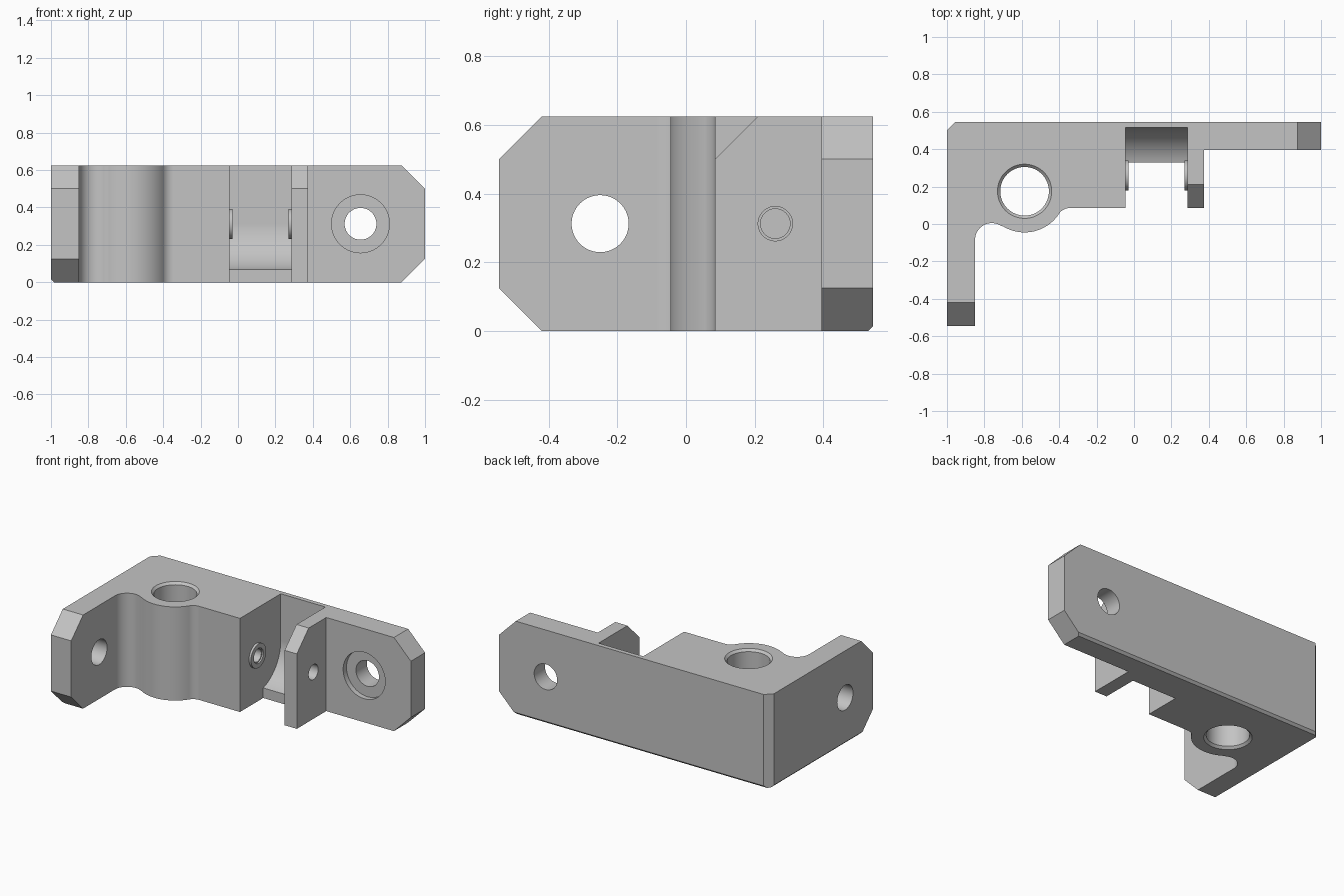
import bpy, bmesh, math
from mathutils import Vector

cube = bpy.data.objects.get("Cube")
if cube:
    bpy.data.objects.remove(cube, do_unlink=True)

H = 0.625          # bracket height
MID = H / 2        # height of all cross holes
BACK = 0.545       # half depth

grey = bpy.data.materials.new("light grey")
grey.use_nodes = True
colour = (0.55, 0.55, 0.55, 1)
grey.diffuse_color = colour
grey.node_tree.nodes["Principled BSDF"].inputs["Base Color"].default_value = colour


def arc(cx, cy, r, start, end, n=16):
    angles = [math.radians(start + (end - start) * i / n) for i in range(n + 1)]
    return [(cx + r * math.cos(a), cy + r * math.sin(a)) for a in angles]


def circle(cx, cy, r):
    return arc(cx, cy, r, 0, 360, 64)[:-1]


def prism(name, points, axis, lo, hi, end_points=None):
    """Extrude a 2D outline along an axis, optionally to a second outline."""
    def place(p, d):
        return {"x": (d, p[0], p[1]), "y": (p[0], d, p[1]), "z": (p[0], p[1], d)}[axis]
    bm = bmesh.new()
    a = [bm.verts.new(place(p, lo)) for p in points]
    b = [bm.verts.new(place(p, hi)) for p in (end_points or points)]
    bm.faces.new(a[::-1])
    bm.faces.new(b)
    for i in range(len(a)):
        j = (i + 1) % len(a)
        bm.faces.new((a[i], a[j], b[j], b[i]))
    bmesh.ops.recalc_face_normals(bm, faces=bm.faces)
    mesh = bpy.data.meshes.new(name)
    bm.to_mesh(mesh)
    bm.free()
    mesh.materials.append(grey)
    obj = bpy.data.objects.new(name, mesh)
    bpy.context.collection.objects.link(obj)
    return obj


def combine(tool, operation="DIFFERENCE"):
    """Apply a boolean to the bracket and discard the tool."""
    tool.hide_render = True
    mod = bracket.modifiers.new("Boolean", "BOOLEAN")
    mod.operation, mod.solver, mod.object = operation, "EXACT", tool
    bpy.context.view_layer.objects.active = bracket
    bpy.ops.object.modifier_apply(modifier=mod.name)
    bpy.data.objects.remove(tool, do_unlink=True)


def cut(points, axis, lo, hi, end_points=None):
    combine(prism("cutter", points, axis, lo, hi, end_points))


def chamfer(axis, a, b, sa, sb, size, lo, hi):
    """Cut off the corner (a, b) pointing towards (sa, sb)."""
    e = 0.03
    cut([(a + sa * e, b - sb * (size + e)), (a + sa * e, b + sb * e),
         (a - sa * (size + e), b + sb * e)], axis, lo, hi)


# Plan outline: two mounting plates, block with rounded rod housing, ear
rod = Vector((-0.585, 0.175))
fillet_r, fillet_l = Vector((-0.345, 0.0185)), Vector((-0.76, -0.085))


def heading(v):
    return math.degrees(math.atan2(v.y, v.x))


to_r, to_l = heading(fillet_r - rod), heading(fillet_l - rod)
outline = [(-1, -BACK), (-1, 0.5), (-0.955, BACK), (1, BACK), (1, 0.395),
           (0.375, 0.395), (0.375, 0.085)]
outline += arc(*fillet_r, 0.0665, 90, to_r + 180)
outline += arc(*rod, 0.22, to_r, to_l, 32)[1:-1]
outline += arc(*fillet_l, 0.09, to_l + 180, 180)
outline += [(-0.85, -BACK)]
bracket = prism("corner_bracket", outline, "z", 0, H)

# Pulley slot with a curved floor
AXLE_Y, SLOT_R, LIP = 0.26, 0.255, 0.33
lip_angle = -math.degrees(math.acos((LIP - AXLE_Y) / SLOT_R))
slot = [(0, -0.1), (LIP, -0.1)] + arc(AXLE_Y, MID, SLOT_R, lip_angle, 0, 24)
slot += [(AXLE_Y + SLOT_R, 0.7), (0, 0.7)]
cut(slot, "x", -0.045, 0.285)

# Axle bosses on both slot walls, then the axle hole
for lo, hi in ((-0.07, -0.03), (0.27, 0.31)):
    combine(prism("boss", circle(AXLE_Y, MID, 0.08), "x", lo, hi), "UNION")
cut(circle(AXLE_Y, MID, 0.05), "x", -0.04, 0.5)
cut(circle(AXLE_Y, MID, 0.043), "x", -0.32, 0)

# Vertical rod hole with chamfered rims
cut(circle(*rod, 0.13), "z", -0.1, 0.8)
wide, narrow = circle(*rod, 0.16), circle(*rod, 0.13)
cut(wide, "z", -0.015, 0.015, narrow)
cut(narrow, "z", H - 0.015, H + 0.015, wide)

# Screw holes in the plates
cut(circle(0.655, MID, 0.155), "y", 0.3, 0.43)
cut(circle(0.655, MID, 0.085), "y", 0.3, 0.7)
cut(circle(-0.25, MID, 0.083), "x", -1.1, -0.8)

# Chamfered plate ends, ear tip and lower outer edges
for z, s in ((0, -1), (H, 1)):
    chamfer("y", 1, z, 1, s, 0.125, 0.3, 0.7)
    chamfer("x", -BACK, z, -1, s, 0.125, -1.1, -0.8)
chamfer("x", 0.085, H, -1, 1, 0.125, 0.2, 0.45)
chamfer("x", BACK, 0, 1, -1, 0.015, -1.1, 1.1)
chamfer("y", -1, 0, -1, -1, 0.015, -0.7, 0.7)

# Smooth the round surfaces, keep the edges crisp
bpy.ops.object.select_all(action="DESELECT")
bracket.select_set(True)
bpy.context.view_layer.objects.active = bracket
bpy.ops.object.shade_smooth_by_angle(angle=math.radians(25))
weighted = bracket.modifiers.new("Weighted Normal", "WEIGHTED_NORMAL")
weighted.keep_sharp = True
